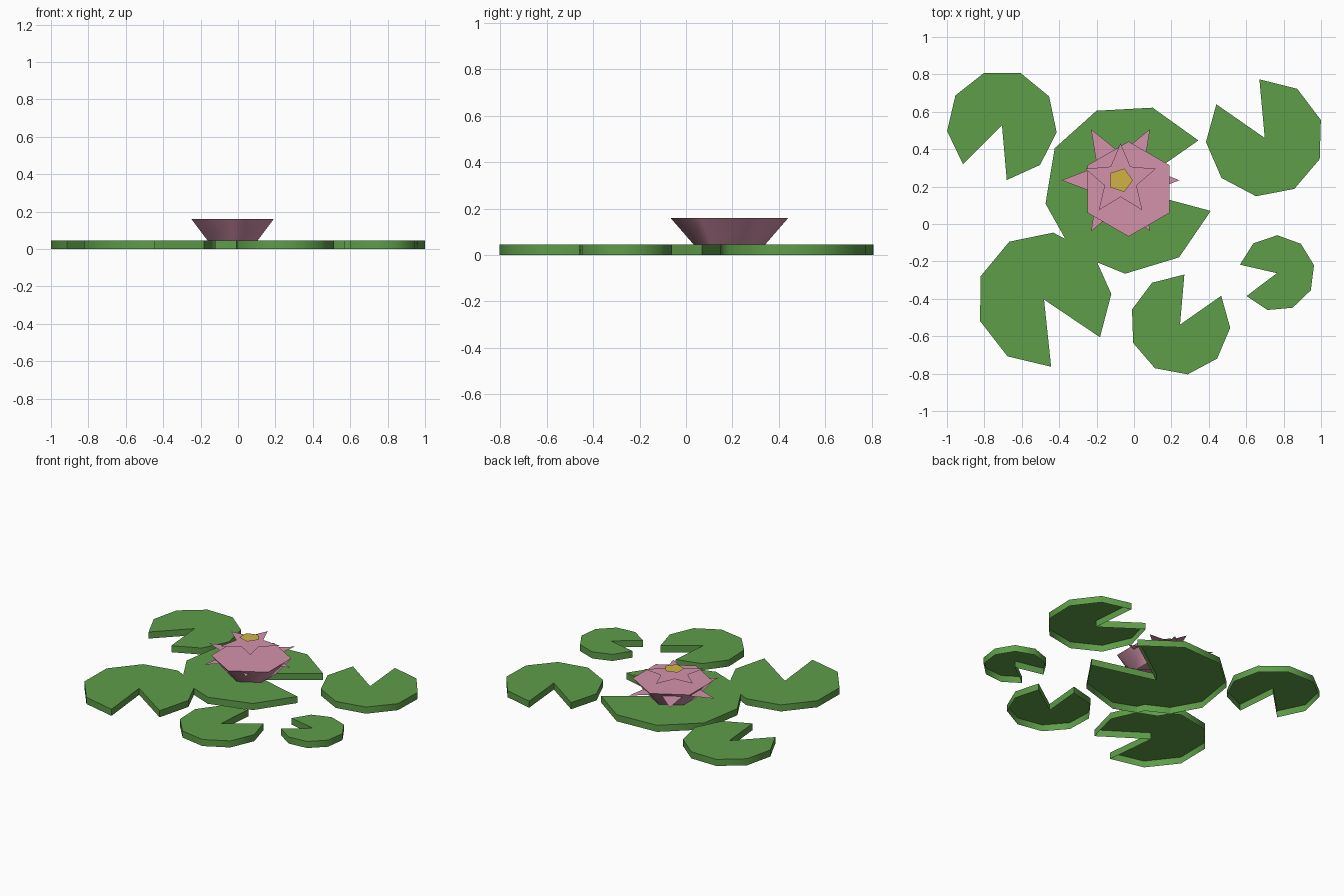
import bpy, bmesh
from math import radians, cos, sin, pi

if "Cube" in bpy.data.objects:
    bpy.data.objects.remove(bpy.data.objects["Cube"])


def material(name, rgb):
    m = bpy.data.materials.new(name)
    m.diffuse_color = (*rgb, 1)
    m.use_nodes = True
    m.node_tree.nodes["Principled BSDF"].inputs["Base Color"].default_value = m.diffuse_color
    return m


green = material("leaf green", (0.112, 0.337, 0.066))
pink = material("petal pink", (0.66, 0.29, 0.41))
yellow = material("stamen yellow", (0.64, 0.45, 0.06))


def finish(name, bm, mat):
    """Smooth round the sides, sharp at the top, open underneath."""
    bmesh.ops.recalc_face_normals(bm, faces=bm.faces)
    bmesh.ops.delete(bm, geom=[f for f in bm.faces if f.normal.z < -0.9],
                     context="FACES")
    for f in bm.faces:
        f.smooth = True
    for e in bm.edges:
        if len(e.link_faces) == 2:
            tops = [f.normal.z > 0.9 for f in e.link_faces]
            e.smooth = all(tops) or (not any(tops) and
                                     e.calc_face_angle() < radians(61))
    me = bpy.data.meshes.new(name)
    bm.to_mesh(me)
    bm.free()
    me.materials.append(mat)
    ob = bpy.data.objects.new(name, me)
    bpy.context.collection.objects.link(ob)
    return ob


def ring(cx, cy, z, radii, n, start):
    """n points round a centre; the radii repeat in turn."""
    return [(cx + radii[i % len(radii)] * cos(start + 2 * pi * i / n),
             cy + radii[i % len(radii)] * sin(start + 2 * pi * i / n), z)
            for i in range(n)]


def flat(name, pts, mat):
    """Single upward-facing sheet."""
    bm = bmesh.new()
    bm.faces.new([bm.verts.new(p) for p in pts])
    me = bpy.data.meshes.new(name)
    bm.to_mesh(me)
    bm.free()
    me.materials.append(mat)
    bpy.context.collection.objects.link(bpy.data.objects.new(name, me))


# Lily pads: 310 degree wedge with eight rim edges, extruded up
PAD_TOP = 0.046


def lily_pad(name, cx, cy, r, start):
    bm = bmesh.new()
    hub = bm.verts.new((cx, cy, 0))
    rim = []
    for i in range(9):
        a = radians(start + 310 * i / 8)
        rim.append(bm.verts.new((cx + r * cos(a), cy + r * sin(a), 0)))
    faces = [bm.faces.new((hub, rim[i], rim[i + 1])) for i in range(8)]
    ext = bmesh.ops.extrude_face_region(bm, geom=faces, use_keep_orig=True)
    for v in ext["geom"]:
        if isinstance(v, bmesh.types.BMVert):
            v.co.z = PAD_TOP
    finish(name, bm, green)


# centre x, centre y, radius, angle of the first rim corner
PADS = [(-0.027, 0.187, 0.453, 35), (-0.706, 0.529, 0.295, -85),
        (0.699, 0.46, 0.315, 145.2), (-0.481, -0.404, 0.361, -34),
        (0.246, -0.538, 0.269, 85), (0.764, -0.263, 0.203, 217)]
for i, p in enumerate(PADS):
    lily_pad(f"lily_pad_{i + 1}", *p)

# Flower cup: flared six-sided frustum
bm = bmesh.new()
low = [bm.verts.new(p) for p in ring(-0.029, 0.187, PAD_TOP, [0.155], 6, pi / 2)]
top = [bm.verts.new(p) for p in ring(-0.029, 0.187, 0.16, [0.254], 6, pi / 2)]
bm.faces.new(low)
bm.faces.new(top)
for i in range(6):
    j = (i + 1) % 6
    bm.faces.new((low[i], low[j], top[j], top[i]))
finish("flower_cup", bm, pink)

# Petal stars and stamen: flat layers above one another
FX, FY = -0.072, 0.234
flat("outer_petals", ring(FX, FY, 0.14, [0.315, 0.145], 12, 0), pink)
flat("inner_petals", ring(FX, FY, 0.235, [0.198, 0.09], 10, pi / 2), pink)
flat("stamen", ring(FX, FY, 0.267, [0.066], 5, 0), yellow)
